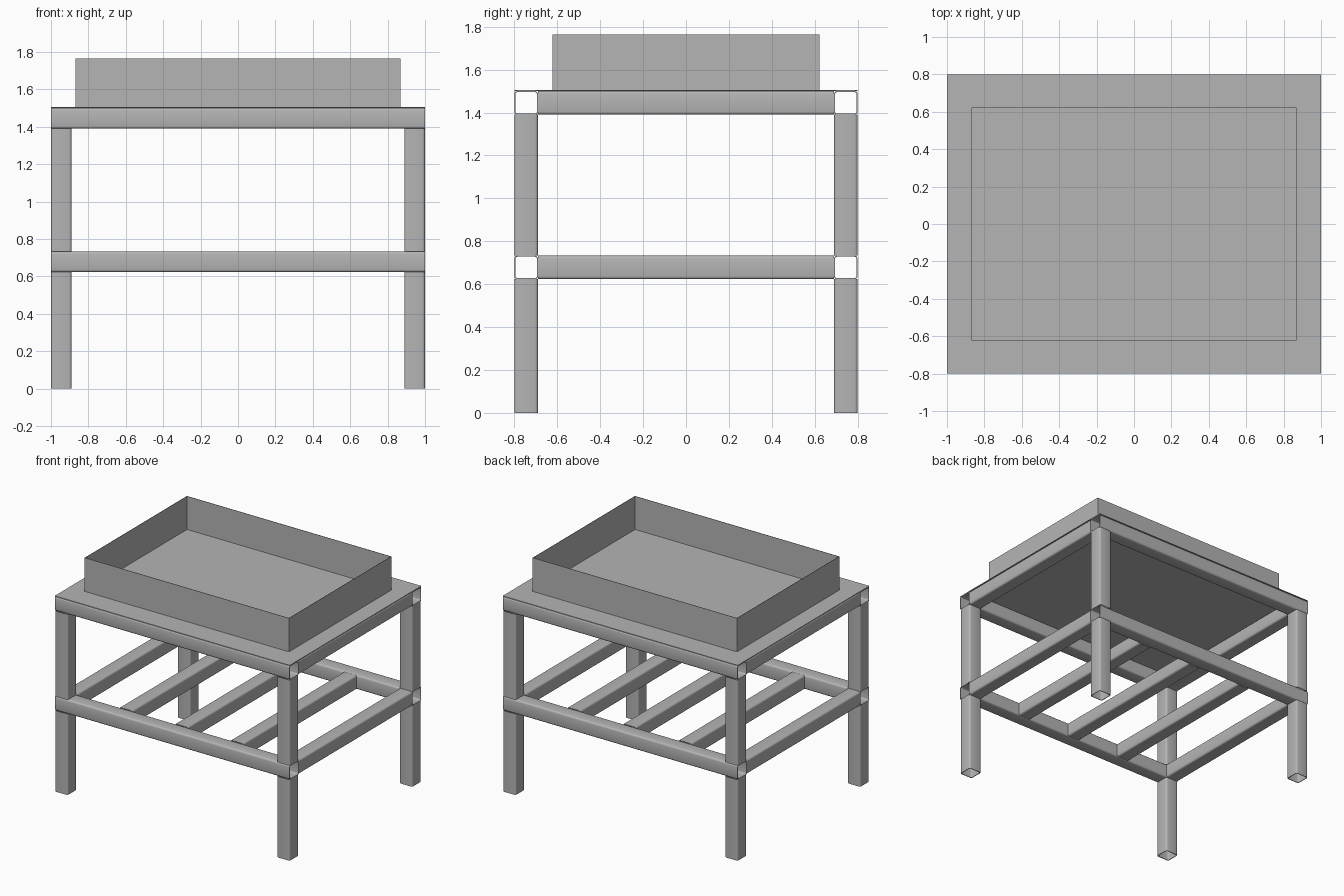
import bpy, bmesh, math
from mathutils import Vector

if "Cube" in bpy.data.objects:
    bpy.data.objects.remove(bpy.data.objects["Cube"])

W = 0.11          # tube width
WALL = 0.005      # tube wall
R = 0.014         # outer corner radius
LX, LY = 1.0, 0.8  # half size of the frame
Z_LOW, Z_TOP = 0.623, 1.39   # undersides of the two rail levels

steel = bpy.data.materials.new("grey steel")
steel.diffuse_color = (0.46, 0.46, 0.46, 1)
steel.use_nodes = True
steel.node_tree.nodes["Principled BSDF"].inputs["Base Color"].default_value = steel.diffuse_color


def finish(bm, name):
    bmesh.ops.recalc_face_normals(bm, faces=bm.faces)
    me = bpy.data.meshes.new(name)
    bm.to_mesh(me)
    bm.free()
    me.materials.append(steel)
    ob = bpy.data.objects.new(name, me)
    bpy.context.collection.objects.link(ob)
    return ob


def rounded_square(half, r, seg=3):
    pts = []
    for q in range(4):
        a0 = q * math.pi / 2
        cx = (half - r) * (1 if q in (0, 3) else -1)
        cy = (half - r) * (1 if q in (0, 1) else -1)
        for i in range(seg + 1):
            a = a0 + i / seg * math.pi / 2
            pts.append((cx + r * math.cos(a), cy + r * math.sin(a)))
    return pts


def tube(name, start, end):
    """Hollow square tube along one axis, open at both ends."""
    start, end = Vector(start), Vector(end)
    d = (end - start).normalized()
    u = Vector((0, 0, 1)) if abs(d.z) < 0.5 else Vector((1, 0, 0))
    v = d.cross(u)
    bm = bmesh.new()
    outer, inner = rounded_square(W / 2, R), rounded_square(W / 2 - WALL, R - WALL)
    loops = [[bm.verts.new(p + u * a + v * b) for a, b in prof]
             for p, prof in ((start, outer), (end, outer), (end, inner), (start, inner))]
    n = len(outer)
    for k in range(4):
        a, b = loops[k], loops[(k + 1) % 4]
        for i in range(n):
            j = (i + 1) % n
            bm.faces.new((a[i], a[j], b[j], b[i]))
    ob = finish(bm, name)
    ob.data.polygons.foreach_set("use_smooth", [True] * len(ob.data.polygons))
    ob.data.set_sharp_from_angle(angle=math.radians(40))
    return ob


def box(name, x, y, z0, z1, open_top=False):
    bm = bmesh.new()
    bmesh.ops.create_cube(bm, size=1)
    for vert in bm.verts:
        vert.co = (vert.co.x * 2 * x, vert.co.y * 2 * y, z0 if vert.co.z < 0 else z1)
    if open_top:
        top = [f for f in bm.faces if all(vt.co.z > z1 - 1e-5 for vt in f.verts)]
        bmesh.ops.delete(bm, geom=top, context='FACES_ONLY')
    return finish(bm, name)


cx, cy = LX - W / 2, LY - W / 2

# legs, in two lengths between the rails
for sx, side in ((-1, "left"), (1, "right")):
    for sy, face in ((-1, "front"), (1, "back")):
        tube(f"{face}_{side}_lower_leg", (sx * cx, sy * cy, 0), (sx * cx, sy * cy, Z_LOW))
        tube(f"{face}_{side}_upper_leg", (sx * cx, sy * cy, Z_LOW + W), (sx * cx, sy * cy, Z_TOP))

# long rails with open ends, and end rails between them
for z, level in ((Z_LOW + W / 2, "lower"), (Z_TOP + W / 2, "upper")):
    for sy, face in ((-1, "front"), (1, "back")):
        tube(f"{level}_{face}_rail", (-LX, sy * cy, z), (LX, sy * cy, z))
    for sx, side in ((-1, "left"), (1, "right")):
        tube(f"{level}_{side}_rail", (sx * cx, -LY + W, z), (sx * cx, LY - W, z))

# shelf crossbars
for i in (-1, 0, 1):
    z = Z_LOW + W / 2
    tube("shelf_crossbar", (i * cx / 2, -LY + W, z), (i * cx / 2, LY - W, z))

# table top plate
box("top_plate", LX, LY, Z_TOP + W, 1.505)

# open sheet tray
tray = box("tray", 0.87, 0.622, 1.506, 1.765, open_top=True)
mod = tray.modifiers.new("sheet", 'SOLIDIFY')
mod.thickness = 0.003
mod.offset = -1
mod.use_even_offset = True
